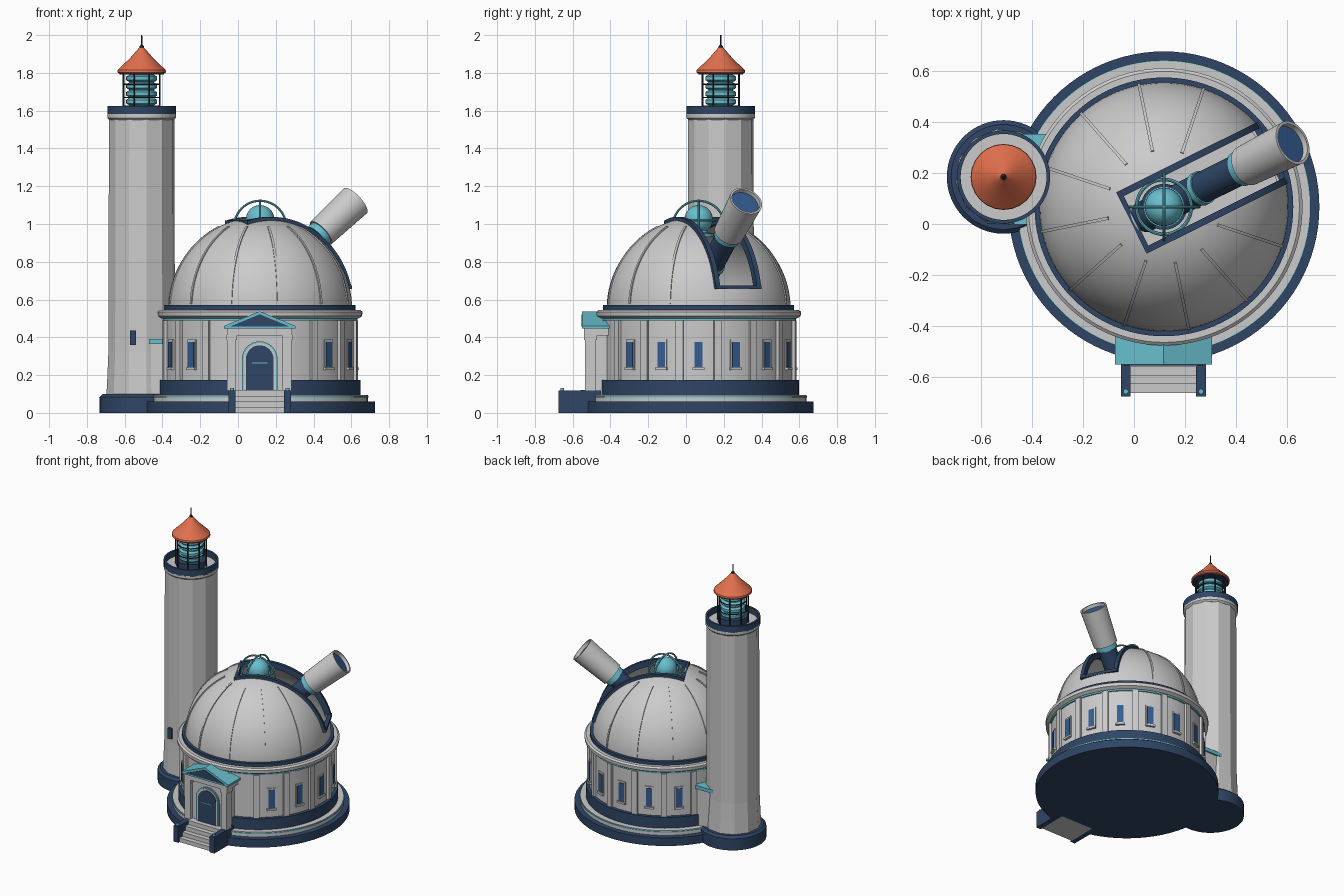
import bpy, bmesh
from math import sin, cos, pi, radians, acos, asin, sqrt
from mathutils import Matrix, Vector

if "Cube" in bpy.data.objects:
    bpy.data.objects.remove(bpy.data.objects["Cube"])


def material(name, rgb):
    m = bpy.data.materials.new(name)
    m.diffuse_color = (*rgb, 1)
    m.use_nodes = True
    m.node_tree.nodes["Principled BSDF"].inputs["Base Color"].default_value = m.diffuse_color
    return m


NAVY = material("navy", (0.028, 0.06, 0.13))
BLUE = material("window_blue", (0.035, 0.11, 0.29))
CYAN = material("cyan", (0.14, 0.52, 0.62))
ORANGE = material("orange", (0.76, 0.16, 0.075))
DARK = material("dark_metal", (0.02, 0.025, 0.035))
CX, CY = 0.117, 0.067                      # dome centre
TX, TY = -0.51, 0.184                      # tower centre
R, DZ = 0.487, 0.55                        # dome radius and centre height
AZ = radians(26.5)                         # slit heading
HALL = Matrix.Translation((CX, CY, 0))
TOWER = Matrix.Translation((TX, TY, 0))
SLIT = HALL @ Matrix.Rotation(AZ, 4, 'Z')


def finish(bm, name, mat=None, mtx=Matrix(), smooth=True):
    bmesh.ops.transform(bm, matrix=mtx, verts=bm.verts)
    bmesh.ops.remove_doubles(bm, verts=bm.verts, dist=1e-5)
    bmesh.ops.recalc_face_normals(bm, faces=bm.faces)
    me = bpy.data.meshes.new(name)
    bm.to_mesh(me)
    bm.free()
    ob = bpy.data.objects.new(name, me)
    bpy.context.collection.objects.link(ob)
    if mat:
        me.materials.append(mat)
    ob["smooth"] = smooth
    return ob


def lathe(name, prof, mat=None, mtx=Matrix(), seg=64, smooth=True, closed=False, phase=0):
    bm = bmesh.new()
    rings = [[bm.verts.new((r * cos(2 * pi * i / seg + phase), r * sin(2 * pi * i / seg + phase), z))
              for i in range(seg)] for r, z in prof]
    for a, b in zip(rings, rings[1:] + (rings[:1] if closed else [])):
        for i in range(seg):
            j = (i + 1) % seg
            bm.faces.new((a[i], a[j], b[j], b[i]))
    if not closed:
        for ring, (r, z) in ((rings[0], prof[0]), (rings[-1], prof[-1])):
            if r > 0:
                bm.faces.new(ring)
    bmesh.ops.dissolve_degenerate(bm, edges=bm.edges, dist=1e-6)
    return finish(bm, name, mat, mtx, smooth)


def disc(name, r, z0, z1, mat=None, mtx=Matrix(), seg=64):
    return lathe(name, [(r, z0), (r, z1)], mat, mtx, seg)


def tube(name, ro, ri, z0, z1, mat=None, mtx=Matrix(), seg=64):
    return lathe(name, [(ro, z0), (ro, z1), (ri, z1), (ri, z0)], mat, mtx, seg, closed=True)


def box(name, lo, hi, mat=None, mtx=Matrix()):
    bm = bmesh.new()
    lo, hi = Vector(lo), Vector(hi)
    bmesh.ops.create_cube(bm, size=1, matrix=Matrix.Translation((lo + hi) / 2) @ Matrix.Diagonal((*(hi - lo), 1)))
    return finish(bm, name, mat, mtx, False)


def prism(name, pts, y0, y1, mat=None, mtx=Matrix()):
    bm = bmesh.new()
    f = bm.faces.new([bm.verts.new((x, y0, z)) for x, z in pts])
    ext = bmesh.ops.extrude_face_region(bm, geom=[f])
    for v in ext["geom"]:
        if isinstance(v, bmesh.types.BMVert):
            v.co.y = y1
    if f.is_valid and len(bm.faces) == len(pts) + 1:
        bm.faces.new(list(f.verts))
    return finish(bm, name, mat, mtx, False)


def arc_bar(name, v, width, r0, r1, a0, a1, mtx, mat=None, n=24):
    """Curved bar following the dome in a vertical plane at offset v."""
    bm = bmesh.new()
    secs = []
    for k in range(n + 1):
        a = a0 + (a1 - a0) * k / n
        secs.append([bm.verts.new((r * cos(a), v + s * width / 2, DZ + r * sin(a)))
                     for r, s in ((r0, -1), (r1, -1), (r1, 1), (r0, 1))])
    for p, q in zip(secs, secs[1:]):
        for i in range(4):
            bm.faces.new((p[i], p[(i + 1) % 4], q[(i + 1) % 4], q[i]))
    bm.faces.new(secs[0])
    bm.faces.new(secs[-1])
    return finish(bm, name, mat, mtx)


def torus(name, r, t, mat, mtx):
    prof = [(r + t * cos(k * pi / 4), t * sin(k * pi / 4)) for k in range(8)]
    return lathe(name, prof, mat, mtx, 48, closed=True)


# Round hall: plinth, wall, cornice
disc("hall_base", 0.608, 0, 0.06, NAVY, HALL, 96)
disc("hall_step", 0.57, 0.06, 0.095, None, HALL, 96)
disc("step_trim", 0.574, 0.082, 0.09, CYAN, HALL, 96)
disc("hall_plinth", 0.532, 0.095, 0.175, NAVY, HALL, 96)
disc("hall_wall", 0.508, 0.175, 0.5, None, HALL, 96)
disc("frieze_trim", 0.516, 0.488, 0.5, CYAN, HALL, 96)
lathe("hall_cornice", [(0.52, 0.5), (0.54, 0.512), (0.542, 0.535), (0.53, 0.545)], None, HALL, 96)
for k in range(16):
    m = HALL @ Matrix.Rotation(k * pi / 8 - pi / 2, 4, 'Z')
    if k not in (0, 1, 15):
        box("window_frame", (0.49, -0.03, 0.232), (0.514, 0.03, 0.388), None, m)
        box("window", (0.49, -0.021, 0.243), (0.518, 0.021, 0.376), BLUE, m)
        box("window_sill", (0.49, -0.032, 0.226), (0.524, 0.032, 0.24), None, m)
    box("pilaster", (0.49, -0.02, 0.175), (0.524, 0.02, 0.49), None, m @ Matrix.Rotation(pi / 16, 4, 'Z'))

# Dome shell with slit
tube("dome_ring", 0.506, 0.46, 0.545, 0.57, NAVY, HALL, 96)
N = 24
outer = [(R * cos(k * pi / 2 / N), DZ + R * sin(k * pi / 2 / N)) for k in range(N + 1)]
inner = [((R - 0.02) * cos(k * pi / 2 / N), DZ + (R - 0.02) * sin(k * pi / 2 / N)) for k in range(N, -1, -1)]
outer[-1], inner[0] = (0, DZ + R), (0, DZ + R - 0.02)
dome = lathe("dome", outer + inner, None, HALL, 96, closed=True)
cutter = box("slit_cutter", (-0.128, -0.112, 0.67), (0.8, 0.112, 1.4), None, SLIT)
cutter.hide_render = True
mod = dome.modifiers.new("slit", 'BOOLEAN')
mod.object, mod.operation, mod.solver = cutter, 'DIFFERENCE', 'EXACT'
bpy.context.view_layer.objects.active = dome
bpy.ops.object.modifier_apply(modifier="slit")
bpy.data.objects.remove(cutter)

# Slit rails and dome ribs
V = 0.121
rho = sqrt(R * R - V * V)
for s in (-1, 1):
    arc_bar("slit_rail", s * V, 0.026, rho - 0.025, rho + 0.016, asin(0.115 / rho), acos(-0.137 / rho), SLIT, NAVY, 32)
box("slit_back_rail", (-0.142, -0.134, 0.98), (-0.122, 0.134, 1.018), NAVY, SLIT)
box("slit_sill", (0.45, -0.134, 0.655), (0.478, 0.134, 0.675), NAVY, SLIT)
for k in range(1, 11):
    m = HALL @ Matrix.Rotation(AZ + radians(15 + 30 * k), 4, 'Z')
    arc_bar("dome_rib", 0, 0.012, R - 0.01, R + 0.006, radians(3), radians(63), m)

# Telescope on its pier
scope = (Matrix.Translation((CX, CY, 0.65)) @ Matrix.Rotation(AZ, 4, 'Z') @ Matrix.Rotation(radians(50), 4, 'Y'))
lathe("telescope_barrel", [(0.05, 0.47), (0.081, 0.47), (0.09, 0.735), (0.079, 0.735), (0.076, 0.69), (0.05, 0.69)],
      None, scope, 48, closed=True)
disc("telescope_lens", 0.077, 0.685, 0.712, BLUE, scope, 48)
disc("telescope_tube", 0.062, -0.12, 0.48, NAVY, scope, 48)
disc("telescope_collar", 0.071, 0.435, 0.472, CYAN, scope, 48)
disc("telescope_lower_collar", 0.068, 0.2, 0.225, CYAN, scope, 48)
disc("telescope_pier", 0.09, 0.54, 0.64, NAVY, HALL, 32)

# Globe with rings over the dome
disc("globe_post", 0.025, 0.6, 0.95, NAVY, HALL, 24)
lathe("globe_stand", [(0.08, 0.93), (0.08, 0.95), (0.05, 0.955), (0.04, 0.975)], CYAN, HALL, 32)
bm = bmesh.new()
bmesh.ops.create_uvsphere(bm, u_segments=32, v_segments=16, radius=0.075)
finish(bm, "globe", CYAN, HALL @ Matrix.Translation((0, 0, 1.025)))
mid = HALL @ Matrix.Translation((0, 0, 0.985))
torus("globe_ring_side", 0.138, 0.006, CYAN, mid @ Matrix.Rotation(pi / 2, 4, 'X'))
torus("globe_ring_front", 0.138, 0.006, CYAN, mid @ Matrix.Rotation(pi / 2, 4, 'Y'))
torus("globe_ring_level", 0.107, 0.007, CYAN, HALL @ Matrix.Translation((0, 0, 1.02)))

# Entrance porch
P = Matrix.Translation((0.115, 0, 0))
box("porch_block", (-0.15, -0.51, 0.06), (0.15, -0.36, 0.42), None, P)
box("porch_entablature", (-0.172, -0.54, 0.41), (0.172, -0.38, 0.448), None, P)
prism("pediment", [(-0.19, 0.446), (0.19, 0.446), (0.19, 0.46), (0, 0.538), (-0.19, 0.46)], -0.55, -0.38, CYAN, P)
prism("pediment_panel", [(-0.155, 0.458), (0.155, 0.458), (0, 0.522)], -0.554, -0.5, NAVY, P)


def arch(w, z0, zs):
    return [(-w, z0), (w, z0)] + [(w * cos(k * pi / 16), zs + w * sin(k * pi / 16)) for k in range(17)]


prism("door_trim", arch(0.094, 0.1, 0.285), -0.518, -0.45, CYAN, P)
prism("door_surround", arch(0.085, 0.1, 0.285), -0.521, -0.45, None, P)
prism("door", arch(0.073, 0.1, 0.285), -0.525, -0.45, NAVY, P)
box("door_bar", (-0.04, -0.53, 0.262), (0.04, -0.52, 0.268), CYAN, P)
for i in range(4):
    box("stair", (-0.13, -0.66 + 0.034 * i, 0), (0.13, -0.45, 0.03 * (i + 1)), None, P)
for s in (-1, 1):
    Q = P @ Matrix.Translation((s * 0.147, 0, 0))
    box("stair_cheek", (-0.019, -0.675, 0), (0.019, -0.45, 0.118), NAVY, Q)
    disc("cheek_knob", 0.01, 0.115, 0.132, CYAN, Q @ Matrix.Translation((0, -0.655, 0)), 16)
    box("porch_column", (-0.026, -0.535, 0.118), (0.02, -0.48, 0.39), None, Q)
    box("column_cap", (-0.03, -0.54, 0.385), (0.026, -0.47, 0.412), None, Q)

# Link between hall and tower
box("link_passage", (-0.46, 0.01, 0.05), (-0.3, 0.34, 0.366), None)
box("link_roof", (-0.47, -0.002, 0.364), (-0.3, 0.352, 0.39), CYAN)

# Tower shaft and gallery
lathe("tower_base", [(0.222, 0), (0.222, 0.085), (0.205, 0.1)], NAVY, TOWER)
lathe("tower_shaft", [(0.188, 0.1), (0.183, 0.2), (0.178, 0.32), (0.175, 1.56)], None, TOWER, 12, False, phase=radians(8))
box("tower_window", (-0.572, 0.0, 0.36), (-0.541, 0.05, 0.435), NAVY)
lathe("gallery_floor", [(0.17, 1.55), (0.182, 1.562), (0.182, 1.582)], None, TOWER)
tube("gallery_parapet", 0.182, 0.168, 1.577, 1.625, NAVY, TOWER)

# Lantern, roof and finial
disc("lantern_base", 0.1, 1.58, 1.628, NAVY, TOWER, 32)
disc("lantern_core", 0.066, 1.62, 1.8, CYAN, TOWER, 32)
for i in range(4):
    z = 1.63 + 0.041 * i
    lathe("lantern_lens", [(0.068, z), (0.082, z + 0.009), (0.082, z + 0.027), (0.068, z + 0.036)], CYAN, TOWER, 24)
for k in range(8):
    m = TOWER @ Matrix.Rotation((k + 0.5) * pi / 4, 4, 'Z') @ Matrix.Translation((0.104, 0, 0))
    disc("lantern_post", 0.005, 1.58, 1.805, DARK, m, 8)
for z in (1.67, 1.74):
    torus("lantern_hoop", 0.09, 0.0035, DARK, TOWER @ Matrix.Translation((0, 0, z)))
disc("roof_soffit", 0.118, 1.792, 1.806, NAVY, TOWER, 32)
lathe("lantern_roof", [(0.122, 1.798), (0.129, 1.803), (0.127, 1.815), (0.06, 1.88), (0.012, 1.935)], ORANGE, TOWER, 24)
lathe("roof_finial", [(0.006, 1.92), (0.012, 1.932), (0.011, 1.942), (0.004, 1.95), (0.003, 2.0)], DARK, TOWER, 12)

# Smooth the round parts, keeping sharp edges
for ob in bpy.context.collection.objects:
    ob.select_set(bool(ob.get("smooth")))
    if ob.get("smooth"):
        bpy.context.view_layer.objects.active = ob
bpy.ops.object.shade_smooth_by_angle(angle=radians(30))
